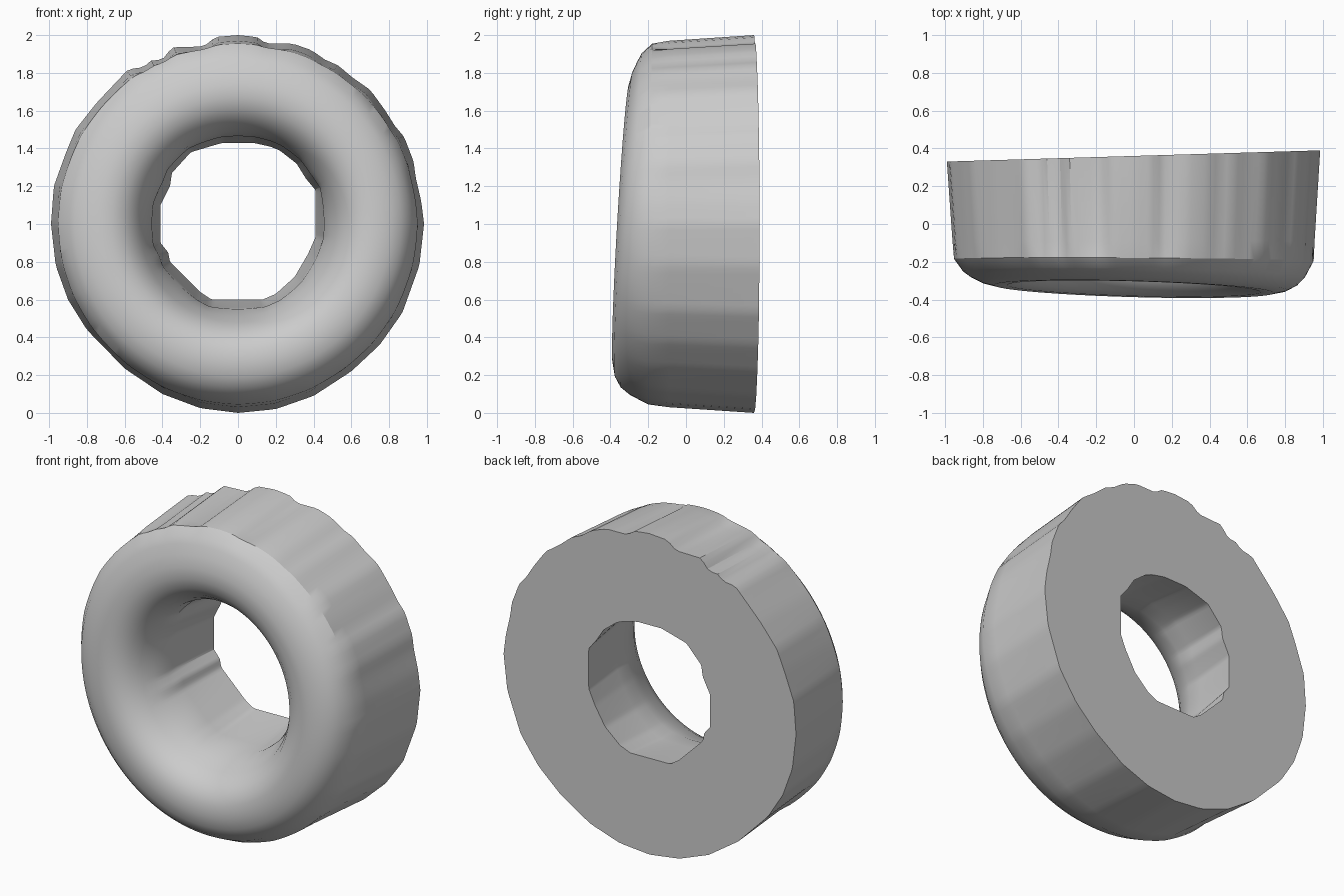
import bpy, bmesh, math
from mathutils import Vector

cube = bpy.data.objects.get("Cube")
if cube:
    bpy.data.objects.remove(cube, do_unlink=True)

STEPS = 180
CENTRE_Z = 1.0

# Uneven outer outline at the back (x, z), clockwise from the top
OUTER = [(0, 2.0), (.1, 1.99), (.15, 1.955), (.29, 1.955), (.39, 1.92), (.46, 1.87),
         (.53, 1.84), (.6, 1.78), (.7, 1.71), (.78, 1.6), (.83, 1.52), (.88, 1.46),
         (.93, 1.33), (.94, 1.25), (.97, 1.12), (.985, 1.0), (.96, .78), (.87, .53),
         (.75, .36), (.6, .22), (.4, .09), (.2, .02), (0, 0), (-.2, .025), (-.4, .1),
         (-.6, .235), (-.8, .44), (-.9, .6), (-.965, .78), (-.99, 1.0), (-.975, 1.2),
         (-.91, 1.38), (-.86, 1.5), (-.75, 1.64), (-.58, 1.82), (-.5, 1.83),
         (-.46, 1.865), (-.4, 1.87), (-.35, 1.935), (-.18, 1.94), (-.12, 1.99)]

# Faceted hole outline at the back (x, z), clockwise from the top
HOLE = [(.08, 1.43), (.17, 1.41), (.22, 1.39), (.31, 1.32), (.36, 1.24), (.41, 1.18),
        (.41, .93), (.37, .84), (.3, .72), (.2, .63), (.13, .6), (-.14, .6), (-.2, .64),
        (-.36, .8), (-.37, .85), (-.41, .9), (-.41, 1.1), (-.36, 1.2), (-.35, 1.27),
        (-.25, 1.38), (-.15, 1.41), (-.08, 1.43)]


def outline_radius(points, d):
    """Distance from the centre to the outline along direction d."""
    pts = [Vector((x, z - CENTRE_Z)) for x, z in points]
    for a, b in zip(pts, pts[1:] + pts[:1]):
        e = b - a
        det = d.x * e.y - d.y * e.x
        if abs(det) < 1e-9:
            continue
        r = (a.x * e.y - a.y * e.x) / det
        t = (a.x * d.y - a.y * d.x) / det
        if r > 0 and -1e-6 <= t <= 1 + 1e-6:
            return r
    return 0.5


def section(d):
    """Cross-section (radius, y, tilt weight) from outer back to inner back."""
    o, h = outline_radius(OUTER, d), outline_radius(HOLE, d)
    back = 0.36 + 0.03 * d.x * o
    return [(o, back, 0), (o * .97, -.09, 0), (.3 * o + .655, -.19, .2),
            (.905, -.265, .6), (.865, -.3, .9), (.81, -.328, 1), (.74, -.344, 1),
            (.67, -.342, 1), (.61, -.32, 1), (.56, -.28, .9), (.52, -.22, .7),
            (.49, -.15, .4), (.25 + h * .5, -.06, .2), (.05 + h * .98, .04, 0),
            (h, 0.36 + 0.03 * d.x * h, 0)]


# Ring body: sweep the section around the y axis
bm = bmesh.new()
rows = []
for i in range(STEPS):
    a = math.tau * i / STEPS
    d = Vector((math.sin(a), math.cos(a)))
    row = []
    for r, y, w in section(d):
        x, z = d.x * r, d.y * r
        tilt = w * (.058 * z - .028 * x)      # front face leans back slightly
        row.append(bm.verts.new((x, y + tilt, z + CENTRE_Z)))
    rows.append(row)
for i, row in enumerate(rows):
    nxt = rows[(i + 1) % STEPS]
    for j in range(len(row)):
        k = (j + 1) % len(row)
        bm.faces.new((row[j], row[k], nxt[k], nxt[j]))
bmesh.ops.recalc_face_normals(bm, faces=bm.faces)
mesh = bpy.data.meshes.new("ring_body")
bm.to_mesh(mesh)
bm.free()
ring = bpy.data.objects.new("ring_body", mesh)
bpy.context.collection.objects.link(ring)

# Plain grey
grey = bpy.data.materials.new("light_grey")
grey.use_nodes = True
colour = (0.6, 0.6, 0.6, 1)
grey.diffuse_color = colour
grey.node_tree.nodes["Principled BSDF"].inputs["Base Color"].default_value = colour
mesh.materials.append(grey)

# Smooth shading with crisp edges
bpy.ops.object.select_all(action='DESELECT')
ring.select_set(True)
bpy.context.view_layer.objects.active = ring
bpy.ops.object.shade_smooth_by_angle(angle=math.radians(30))
